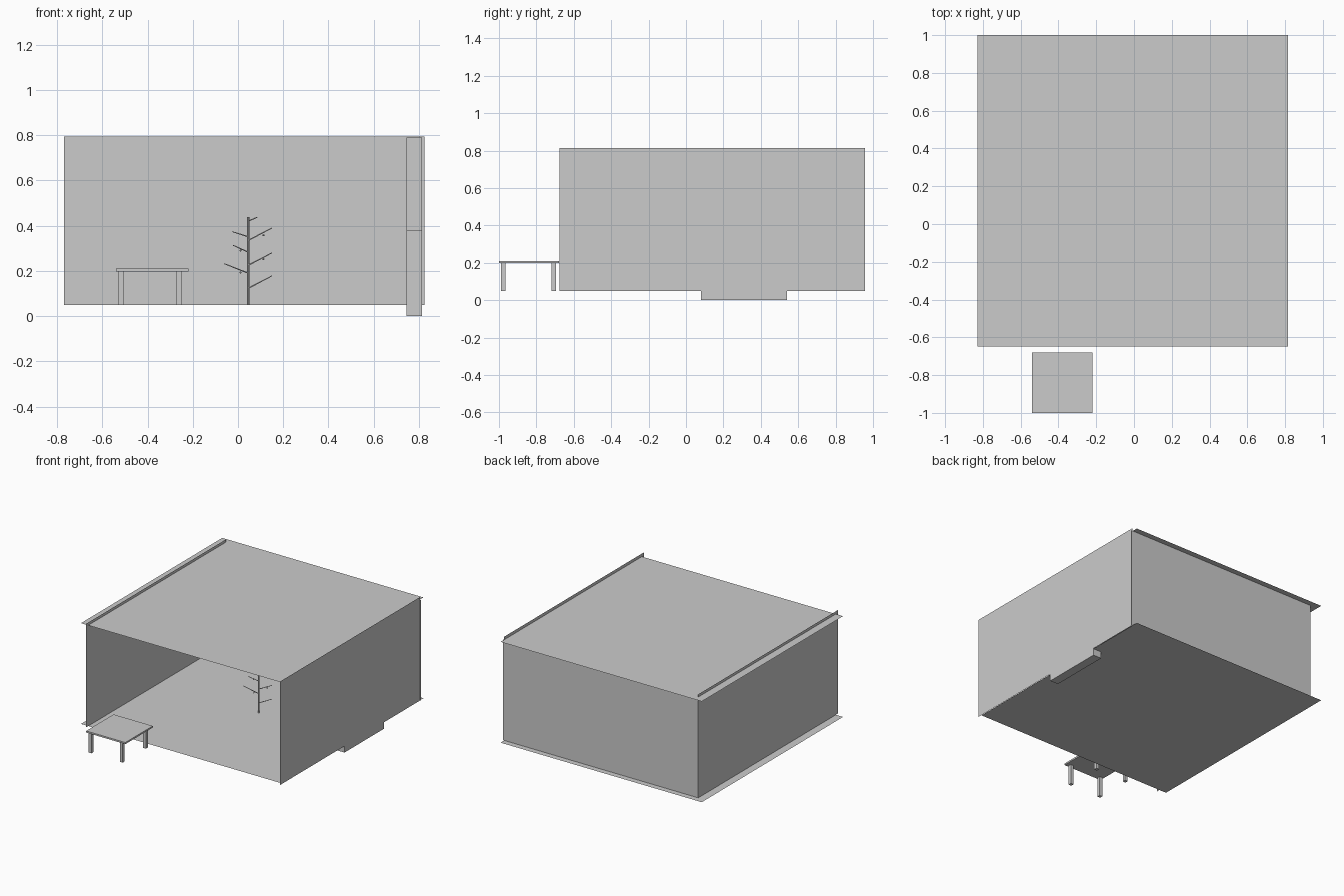
import bpy, bmesh
from mathutils import Vector

if "Cube" in bpy.data.objects:
    bpy.data.objects.remove(bpy.data.objects["Cube"])

grey = bpy.data.materials.new("plain_grey")
grey.diffuse_color = (0.6, 0.6, 0.6, 1)
grey.use_nodes = True
grey.node_tree.nodes["Principled BSDF"].inputs["Base Color"].default_value = grey.diffuse_color


def finish(name, bm):
    me = bpy.data.meshes.new(name)
    bm.to_mesh(me)
    bm.free()
    me.materials.append(grey)
    ob = bpy.data.objects.new(name, me)
    bpy.context.collection.objects.link(ob)
    return ob


def box(name, lo, hi):
    bm = bmesh.new()
    bmesh.ops.create_cube(bm, size=1)
    for v in bm.verts:
        v.co = [lo[i] if v.co[i] < 0 else hi[i] for i in range(3)]
    return finish(name, bm)


def sheet(name, a, b, c, d):
    bm = bmesh.new()
    bm.faces.new([bm.verts.new(p) for p in (a, b, c, d)])
    return finish(name, bm)


def rod(name, a, b, r1, r2, sides=6):
    a, b = Vector(a), Vector(b)
    bm = bmesh.new()
    bmesh.ops.create_cone(bm, cap_ends=True, segments=sides, radius1=r1,
                          radius2=r2, depth=(b - a).length)
    q = Vector((0, 0, 1)).rotation_difference(b - a)
    for v in bm.verts:
        v.co = q @ v.co + (a + b) / 2
    return finish(name, bm)


# Room shell: thin sheets, open at the front
FLOOR, ROOF, WALL_TOP = 0.05, 0.794, 0.814
for name, z in (("floor", FLOOR), ("roof", ROOF)):
    sheet(name, (-0.829, -0.648, z), (0.814, -0.648, z), (0.814, 1, z), (-0.829, 1, z))
for name, x in (("left_wall", -0.77), ("right_wall", 0.817)):
    sheet(name, (x, -0.676, FLOOR), (x, 0.957, FLOOR),
          (x, 0.957, WALL_TOP), (x, -0.676, WALL_TOP))
sheet("back_wall", (-0.77, 0.957, FLOOR), (0.826, 0.957, FLOOR),
      (0.826, 0.957, ROOF), (-0.77, 0.957, ROOF))

# Fireplace against the right wall, with its narrower chimney
box("fireplace_base", (0.746, 0.08, 0), (0.814, 0.54, 0.38))
box("chimney", (0.746, 0.19, 0.38), (0.814, 0.43, 0.79))

# Table in front of the room
box("table_top", (-0.54, -1, 0.198), (-0.22, -0.68, 0.21))
for x in (-0.528, -0.272):
    for y in (-0.99, -0.72):
        box("table_leg", (x, y, FLOOR), (x + 0.023, y + 0.024, 0.198))

# Thin tree with bare branches
TX, TY = 0.045, 0.18
rod("trunk", (TX, TY, FLOOR), (TX, TY, 0.438), 0.005, 0.005, 8)
branches = [  # start height, reach in x, y and z
    (0.123, 0.105, 0, 0.055), (0.225, 0.105, 0, 0.055), (0.335, 0.105, 0, 0.055),
    (0.42, 0.04, 0.03, 0.018), (0.19, -0.106, -0.03, 0.042),
    (0.283, -0.066, -0.03, 0.03), (0.352, -0.07, 0.03, 0.022)]
for z, dx, dy, dz in branches:
    rod("branch", (TX, TY, z), (TX + dx, TY + dy, z + dz), 0.003, 0.002, 5)

# Small fruit hanging from the branches
for dx, dy, z in ((0.068, 0, 0.358), (0.068, 0, 0.252),
                  (-0.034, -0.015, 0.291), (-0.034, -0.01, 0.193)):
    bm = bmesh.new()
    bmesh.ops.create_icosphere(bm, subdivisions=1, radius=0.005)
    bmesh.ops.translate(bm, verts=bm.verts, vec=(TX + dx, TY + dy, z))
    finish("fruit", bm)
